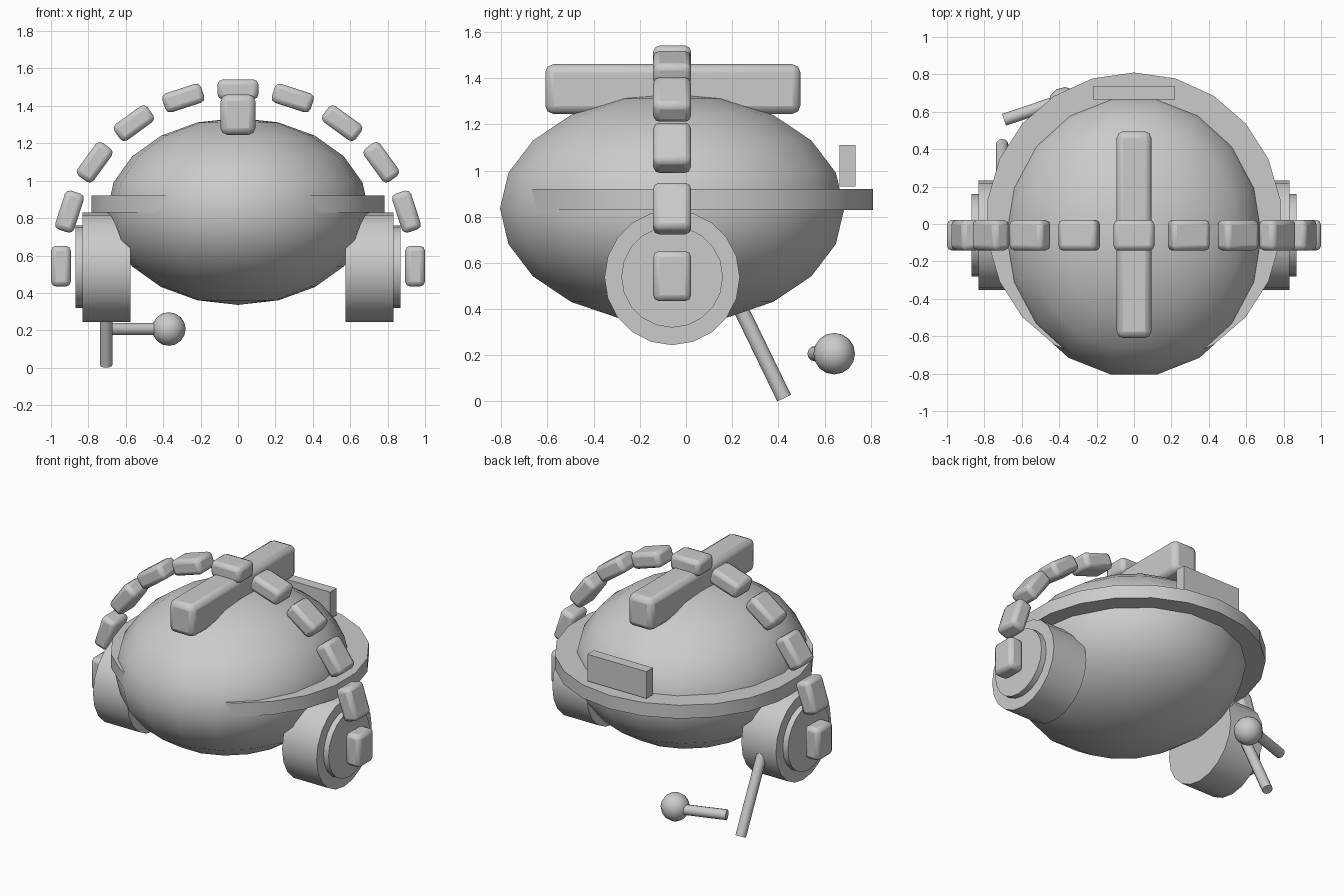
import bpy
from math import sin, cos, pi, radians
from mathutils import Vector

if "Cube" in bpy.data.objects:
    bpy.data.objects.remove(bpy.data.objects["Cube"])


def smooth(obj, angle=35):
    bpy.ops.object.select_all(action='DESELECT')
    obj.select_set(True)
    bpy.context.view_layer.objects.active = obj
    bpy.ops.object.transform_apply(location=False, rotation=False, scale=True)
    bpy.ops.object.shade_smooth_by_angle(angle=radians(angle))


def box(name, loc, size, bevel=0.0, rot_y=0.0):
    bpy.ops.mesh.primitive_cube_add(size=1, location=loc, rotation=(0, rot_y, 0))
    obj = bpy.context.object
    obj.name = name
    obj.scale = size
    smooth(obj)
    if bevel:
        mod = obj.modifiers.new("bevel", 'BEVEL')
        mod.width = bevel
        mod.segments = 2
    return obj


def rod(name, start, end, radius, sides):
    a, b = Vector(start), Vector(end)
    bpy.ops.mesh.primitive_cylinder_add(vertices=sides, radius=radius,
                                        depth=(b - a).length, location=(a + b) / 2)
    obj = bpy.context.object
    obj.name = name
    obj.rotation_euler = (b - a).to_track_quat('Z', 'Y').to_euler()
    smooth(obj)
    return obj


def ball(name, loc, radii, segments, rings, turn=0.0):
    bpy.ops.mesh.primitive_uv_sphere_add(segments=segments, ring_count=rings, radius=1)
    obj = bpy.context.object
    obj.name = name
    obj.rotation_euler.z = turn
    bpy.ops.object.transform_apply(rotation=True)
    obj.location = loc
    obj.scale = radii
    smooth(obj, 60)
    return obj


MID_Y = -0.06

# Helmet shell, with flat facets at front and back
ball("helmet_shell", (0, MID_Y, 0.836), (0.70, 0.757, 0.50), 18, 10, radians(10))

# Brim, set further back so the shell covers it at the front
rod("brim", (0, 0.02, 0.83), (0, 0.02, 0.92), 0.79, 22)

# Crest along the top and plate at the back
box("crest", (0, -0.057, 1.353), (0.185, 1.105, 0.215), 0.035)
box("back_plate", (0, 0.70, 1.02), (0.44, 0.07, 0.18))

# Ear cups with outer discs
for side, s in (("left", -1), ("right", 1)):
    rod(f"ear_cup_{side}", (s * 0.575, MID_Y, 0.537), (s * 0.832, MID_Y, 0.537), 0.293, 20)
    rod(f"ear_disc_{side}", (s * 0.78, MID_Y, 0.54), (s * 0.87, MID_Y, 0.54), 0.22, 20)

# Headband of separate pads along an arch
for i in range(11):
    a = -pi / 2 + i * pi / 10
    box(f"headband_pad_{i + 1}", (0.947 * sin(a), MID_Y, 0.543 + 0.945 * cos(a)),
        (0.218, 0.165, 0.106), 0.027, a)

# Microphone: boom, arm and tip
rod("microphone_boom", (-0.705, 0.175, 0.53), (-0.705, 0.425, 0.0145), 0.033, 12)
rod("microphone_arm", (-0.695, 0.557, 0.207), (-0.39, 0.66, 0.207), 0.033, 12)
ball("microphone_tip", (-0.37, 0.642, 0.207), (0.09, 0.09, 0.09), 12, 8)
